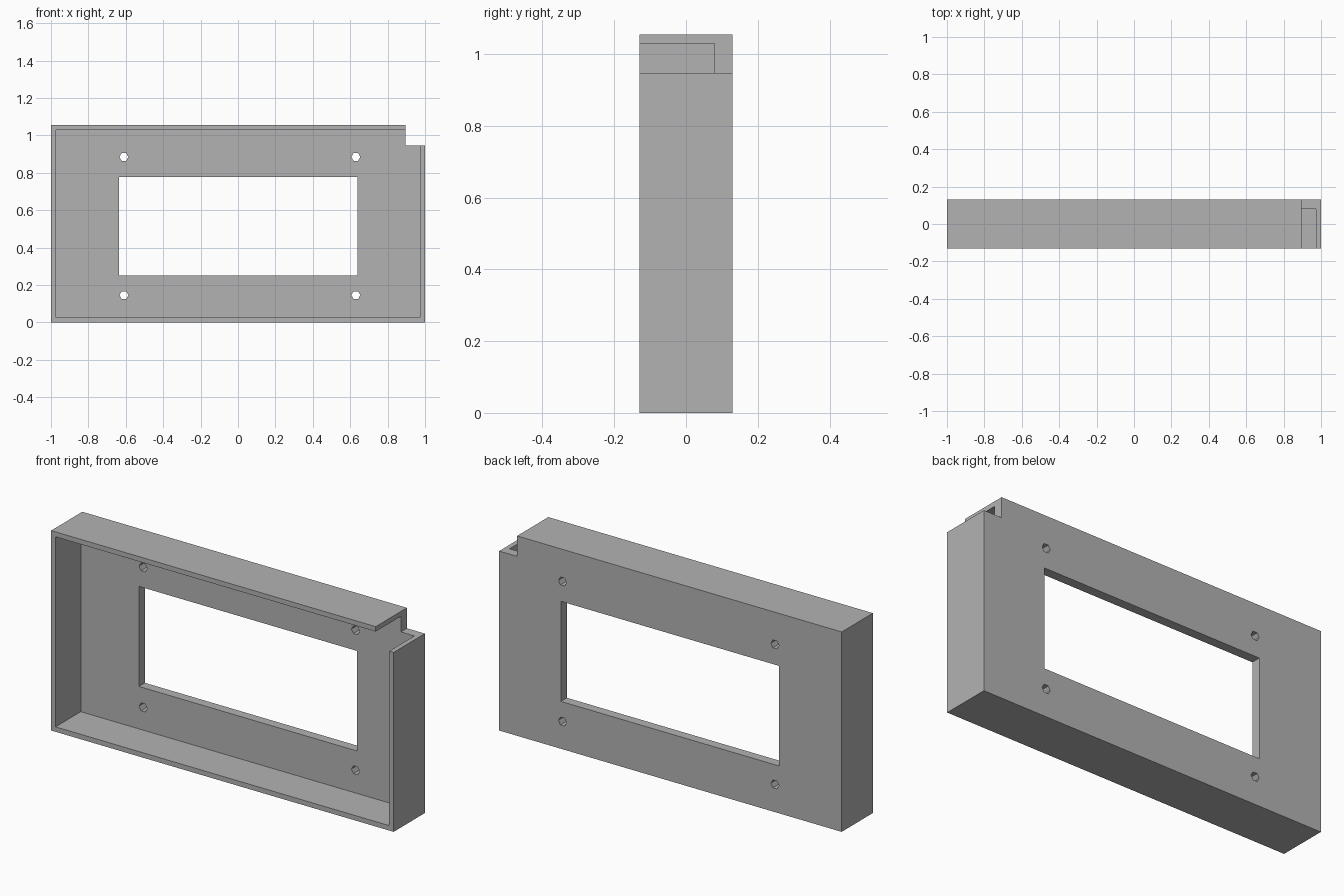
import bpy

if "Cube" in bpy.data.objects:
    bpy.data.objects.remove(bpy.data.objects["Cube"], do_unlink=True)

WIDTH, HEIGHT, HALF_DEPTH = 2.0, 1.055, 0.13
WALL = 0.026
PLATE_FRONT = 0.08

# Plain grey plastic
grey = bpy.data.materials.new("grey_plastic")
grey.use_nodes = True
colour = (0.45, 0.45, 0.45, 1)
grey.diffuse_color = colour
grey.node_tree.nodes["Principled BSDF"].inputs["Base Color"].default_value = colour


def box(name, x, y, z):
    """Box spanning the given (low, high) ranges."""
    bpy.ops.mesh.primitive_cube_add(size=1)
    ob = bpy.context.object
    ob.name = name
    for v in ob.data.vertices:
        v.co = [r[0] if c < 0 else r[1] for c, r in zip(v.co, (x, y, z))]
    ob.data.materials.append(grey)
    return ob


def cut(target, cutter):
    """Subtract the cutter from the target and discard it."""
    cutter.hide_render = True
    mod = target.modifiers.new(cutter.name, "BOOLEAN")
    mod.operation = "DIFFERENCE"
    mod.solver = "EXACT"
    mod.object = cutter
    bpy.context.view_layer.objects.active = target
    bpy.ops.object.modifier_apply(modifier=mod.name)
    bpy.data.objects.remove(cutter, do_unlink=True)


# Shallow tray, open at the front
half = WIDTH / 2
panel = box("panel_housing", (-half, half), (-HALF_DEPTH, HALF_DEPTH), (0, HEIGHT))
cut(panel, box("cavity", (-half + WALL, half - WALL), (-0.3, PLATE_FRONT),
               (WALL, HEIGHT - WALL)))

# Display window and the notched upper corner
cut(panel, box("window", (-0.635, 0.64), (-0.3, 0.3), (0.25, 0.778)))
cut(panel, box("corner_notch", (0.895, 1.2), (-0.3, 0.3), (0.947, 1.2)))

# Six-sided screw holes through the back plate
for x in (-0.61, 0.63):
    for z in (0.146, 0.885):
        bpy.ops.mesh.primitive_cylinder_add(vertices=6, radius=0.024, depth=0.3,
                                            location=(x, 0.1, z),
                                            rotation=(1.5708, 0.5236, 0))
        hole = bpy.context.object
        hole.name = "screw_hole"
        hole.data.materials.append(grey)
        cut(panel, hole)
